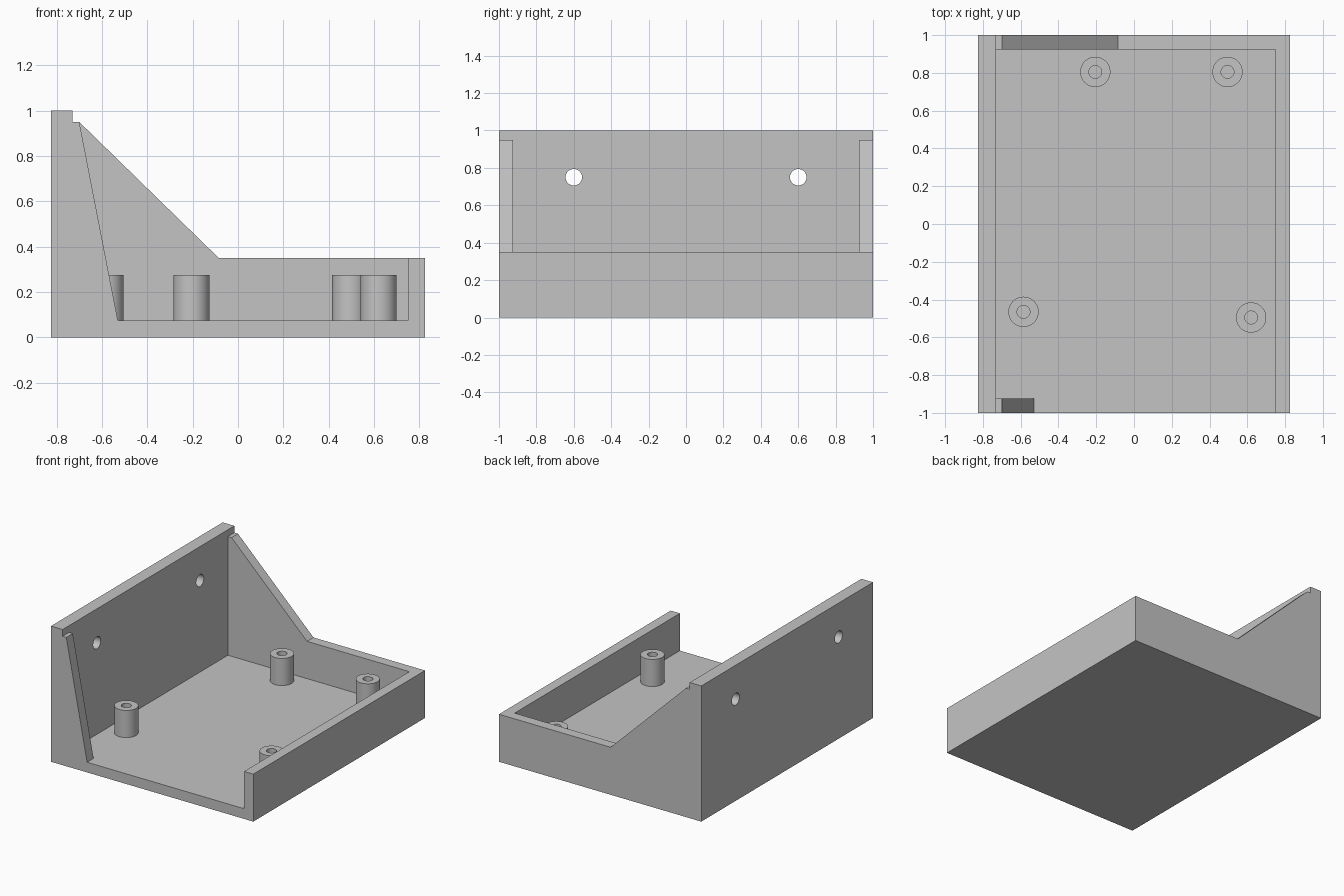
import bpy, bmesh, math
from mathutils import Matrix, Vector

cube = bpy.data.objects.get("Cube")
if cube:
    bpy.data.objects.remove(cube, do_unlink=True)

GREY = (0.55, 0.55, 0.55, 1.0)
grey = bpy.data.materials.new("plain grey")
grey.use_nodes = True
grey.diffuse_color = GREY
grey.node_tree.nodes["Principled BSDF"].inputs["Base Color"].default_value = GREY

HALF_X, FLOOR, RIM = 0.825, 0.075, 0.35
PANEL_X, LIP_X = -0.73, 0.75      # inner faces of the tall panel and the low lip
WALL = 0.075


def make_object(name, bm):
    bmesh.ops.recalc_face_normals(bm, faces=bm.faces)
    mesh = bpy.data.meshes.new(name)
    bm.to_mesh(mesh)
    bm.free()
    mesh.materials.append(grey)
    obj = bpy.data.objects.new(name, mesh)
    bpy.context.collection.objects.link(obj)
    return obj


def prism(name, profile, y0, y1):
    """Extrude an x-z outline from y0 to y1."""
    bm = bmesh.new()
    face = bm.faces.new([bm.verts.new((x, y0, z)) for x, z in profile])
    new = bmesh.ops.extrude_face_region(bm, geom=[face])["geom"]
    verts = [v for v in new if isinstance(v, bmesh.types.BMVert)]
    bmesh.ops.translate(bm, verts=verts, vec=(0, y1 - y0, 0))
    return make_object(name, bm)


def standoff(name, x, y, outer=0.08, inner=0.034, height=0.2):
    """Hollow round post revolved from its half section."""
    bm = bmesh.new()
    section = [(outer, 0), (outer, height), (inner, height), (inner, 0)]
    verts = [bm.verts.new((r, 0, z)) for r, z in section]
    edges = [bm.edges.new((verts[i], verts[(i + 1) % 4])) for i in range(4)]
    bmesh.ops.spin(bm, geom=verts + edges, cent=(0, 0, 0), axis=(0, 0, 1),
                   angle=math.tau, steps=48, use_merge=True)
    bmesh.ops.remove_doubles(bm, verts=bm.verts, dist=1e-5)
    obj = make_object(name, bm)
    obj.location = (x, y, FLOOR)
    smooth(obj)
    return obj


def smooth(obj):
    bpy.ops.object.select_all(action="DESELECT")
    obj.select_set(True)
    bpy.context.view_layer.objects.active = obj
    bpy.ops.object.shade_smooth_by_angle(angle=math.radians(30))


# Floor with the tall panel and the low lip
tray = prism("tray", [
    (-HALF_X, 0), (HALF_X, 0), (HALF_X, RIM), (LIP_X, RIM),
    (LIP_X, FLOOR), (PANEL_X, FLOOR), (PANEL_X, 1), (-HALF_X, 1)], -1, 1)

# Screw holes through the tall panel
bm = bmesh.new()
for y in (-0.6, 0.6):
    place = Matrix.Translation(Vector((-0.78, y, 0.75))) @ Matrix.Rotation(math.pi / 2, 4, "Y")
    bmesh.ops.create_cone(bm, cap_ends=True, segments=48, radius1=0.044,
                          radius2=0.044, depth=0.3, matrix=place)
cutter = make_object("screw_hole_cutter", bm)
cutter.hide_render = True
cut = tray.modifiers.new("screw holes", "BOOLEAN")
cut.operation = "DIFFERENCE"
cut.solver = "EXACT"
cut.object = cutter
bpy.context.view_layer.objects.active = tray
bpy.ops.object.modifier_apply(modifier=cut.name)
bpy.data.objects.remove(cutter, do_unlink=True)
smooth(tray)

# Back wall sloping up to the panel
prism("back_wall", [
    (PANEL_X, FLOOR), (LIP_X, FLOOR), (LIP_X, RIM), (-0.085, RIM),
    (-0.70, 0.95), (PANEL_X, 0.95)], 1 - WALL, 1)

# Narrow brace on the open front
prism("front_brace", [
    (PANEL_X, FLOOR), (-0.53, FLOOR), (-0.70, 0.95), (PANEL_X, 0.95)], -1, -1 + WALL)

# Board standoffs
for name, x, y in (("back_right", -0.205, 0.805), ("back_left", 0.495, 0.805),
                   ("front_right", -0.585, -0.465), ("front_left", 0.62, -0.495)):
    standoff(name + "_standoff", x, y)
